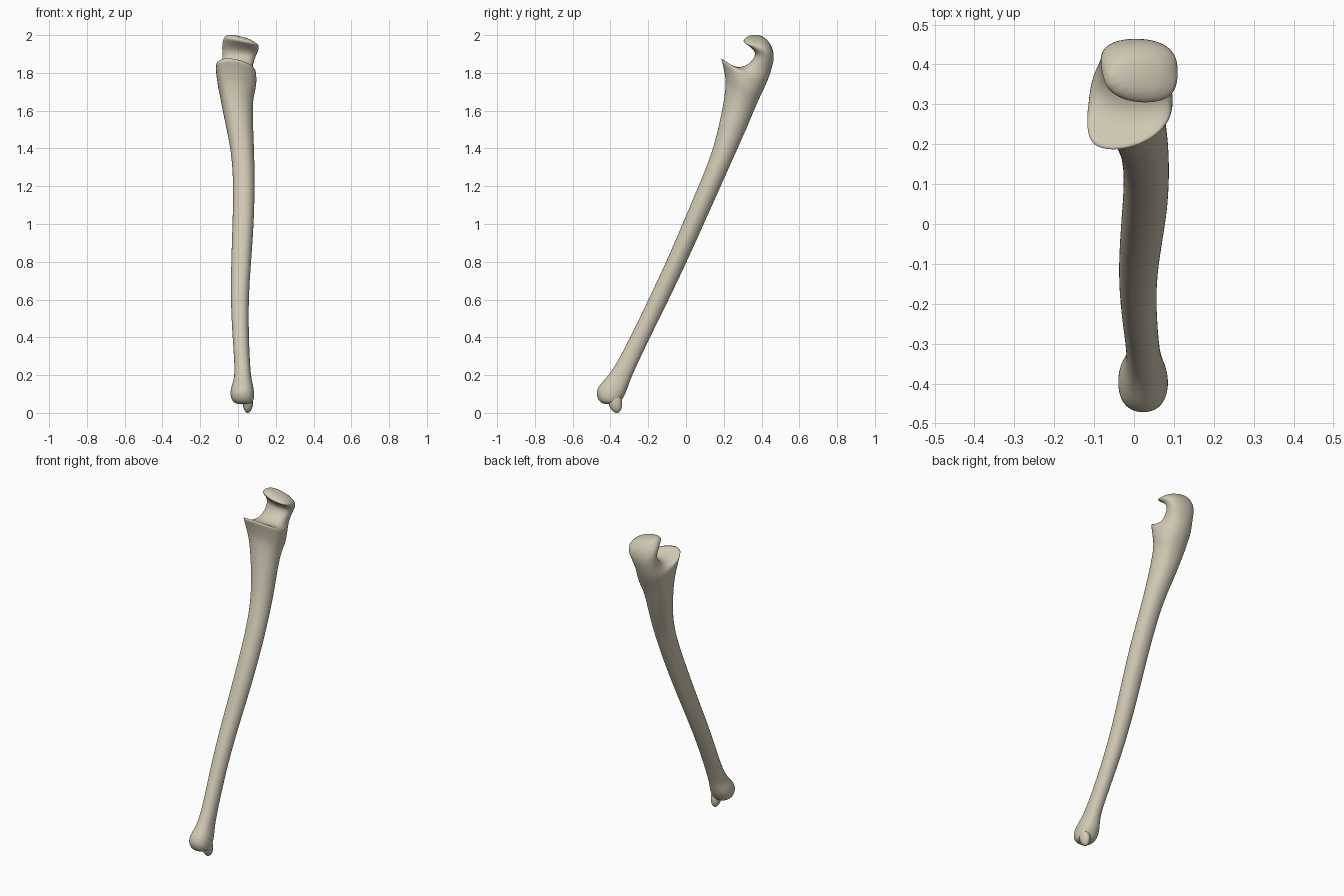
import bpy
import bmesh
import math
from mathutils import Matrix, Vector

default_cube = bpy.data.objects.get("Cube")
if default_cube:
    bpy.data.objects.remove(default_cube, do_unlink=True)

# One flat bone colour
bone = bpy.data.materials.new("warm_bone")
bone.use_nodes = True
bone_colour = (0.63, 0.58, 0.45, 1)
bone.diffuse_color = bone_colour
bone.node_tree.nodes["Principled BSDF"].inputs["Base Color"].default_value = bone_colour
bone.node_tree.nodes["Principled BSDF"].inputs["Roughness"].default_value = 0.8

SIDES = 16


def rounded(value, power=0.88):
    """Slightly squared sine or cosine, for a fuller section."""
    return math.copysign(abs(value) ** power, value)


def add_ring(bm, front, back, x_min, x_max, x_front, ridge):
    """Section spanning a front and a back point, with a ridge on its left side."""
    front, back = Vector(front), Vector(back)
    centre, half = (x_min + x_max) / 2, (x_max - x_min) / 2
    ring = []
    for i in range(SIDES):
        angle = math.tau * i / SIDES
        side, depth = rounded(math.cos(angle)), rounded(math.sin(angle))
        depth *= 1 - ridge * max(side, 0) * (1 - abs(depth))
        x = centre + half * side
        x += (x_front - centre) * max(-depth, 0) ** 2
        y, z = front.lerp(back, 0.5 + depth / 2)
        # The hooked top slopes down toward the left
        z -= 2 * max(z - 1.87, 0) * x
        ring.append(bm.verts.new((x, y, z)))
    return ring


def finish(bm, name, levels):
    bmesh.ops.recalc_face_normals(bm, faces=bm.faces)
    mesh = bpy.data.meshes.new(name)
    bm.to_mesh(mesh)
    bm.free()
    mesh.materials.append(bone)
    mesh.polygons.foreach_set("use_smooth", [True] * len(mesh.polygons))
    obj = bpy.data.objects.new(name, mesh)
    bpy.context.scene.collection.objects.link(obj)
    if levels:
        smooth = obj.modifiers.new("Smooth", "SUBSURF")
        smooth.levels = smooth.render_levels = levels
    return obj


# Level sections of the lower head and shaft: z, front y, back y, x range
shaft = [
    (0.045, -0.44, -0.36, -0.01, 0.065),
    (0.065, -0.465, -0.34, -0.035, 0.085),
    (0.11, -0.48, -0.315, -0.045, 0.088),
    (0.155, -0.455, -0.3, -0.03, 0.078),
    (0.21, -0.395, -0.28, -0.015, 0.066),
    (0.4, -0.295, -0.19, -0.03, 0.058),
    (0.6, -0.2, -0.09, -0.04, 0.056),
    (0.8, -0.105, 0.005, -0.037, 0.07),
    (1.0, -0.02, 0.095, -0.03, 0.085),
    (1.2, 0.065, 0.185, -0.025, 0.09),
    (1.38, 0.14, 0.265, -0.035, 0.087),
]

# Fanned sections around the notch: front y and z, back y and z, x range, front x
upper_end = [
    (0.187, 1.58, 0.32, 1.5, -0.07, 0.08, 0.0),
    (0.21, 1.72, 0.37, 1.62, -0.095, 0.08, -0.03),
    (0.207, 1.79, 0.39, 1.665, -0.107, 0.1, -0.045),
    (0.183, 1.88, 0.415, 1.715, -0.117, 0.102, -0.055),
    (0.235, 1.838, 0.435, 1.76, -0.11, 0.088, -0.03),
    (0.305, 1.822, 0.455, 1.82, -0.09, 0.075, 0.0),
    (0.378, 1.89, 0.469, 1.88, -0.083, 0.09, 0.015),
    (0.352, 1.935, 0.46, 1.93, -0.088, 0.112, 0.02),
    (0.3, 1.975, 0.445, 1.96, -0.08, 0.112, 0.03),
    (0.33, 2.0, 0.41, 1.995, -0.055, 0.07, 0.02),
]
creased_sections = {3: 0.6, 8: 0.45}

# Main bone, lofted from the lower head to the hooked upper end
bm = bmesh.new()
crease = bm.edges.layers.float.new("crease_edge")
rings = []
for z, y_front, y_back, x_min, x_max in shaft:
    ridge = 0.45 if 0.3 < z < 1.45 else 0
    middle = (x_min + x_max) / 2
    rings.append(add_ring(bm, (y_front, z), (y_back, z), x_min, x_max, middle, ridge))
for yf, zf, yb, zb, x_min, x_max, x_front in upper_end:
    ridge = 0.3 if zf < 1.75 else 0
    rings.append(add_ring(bm, (yf, zf), (yb, zb), x_min, x_max, x_front, ridge))
for lower, upper in zip(rings, rings[1:]):
    for i in range(SIDES):
        j = (i + 1) % SIDES
        bm.faces.new((lower[i], lower[j], upper[j], upper[i]))
bm.faces.new(rings[0])
bm.faces.new(rings[-1])

# Keep the front lips of the notch crisp
for index, strength in creased_sections.items():
    ring = rings[len(shaft) + index]
    for i in range(SIDES // 2, SIDES):
        edge = bm.edges.get((ring[i], ring[(i + 1) % SIDES]))
        edge[crease] = strength
finish(bm, "bone_shaft_and_ends", 2)

# Small pointed process beside the lower head
bm = bmesh.new()
placement = (
    Matrix.Translation((0.052, -0.375, 0.06))
    @ Matrix.Rotation(math.radians(12), 4, "X")
    @ Matrix.Diagonal((0.028, 0.036, 0.061, 1))
)
bmesh.ops.create_uvsphere(bm, u_segments=20, v_segments=12, radius=1, matrix=placement)
finish(bm, "lower_process", 0)
